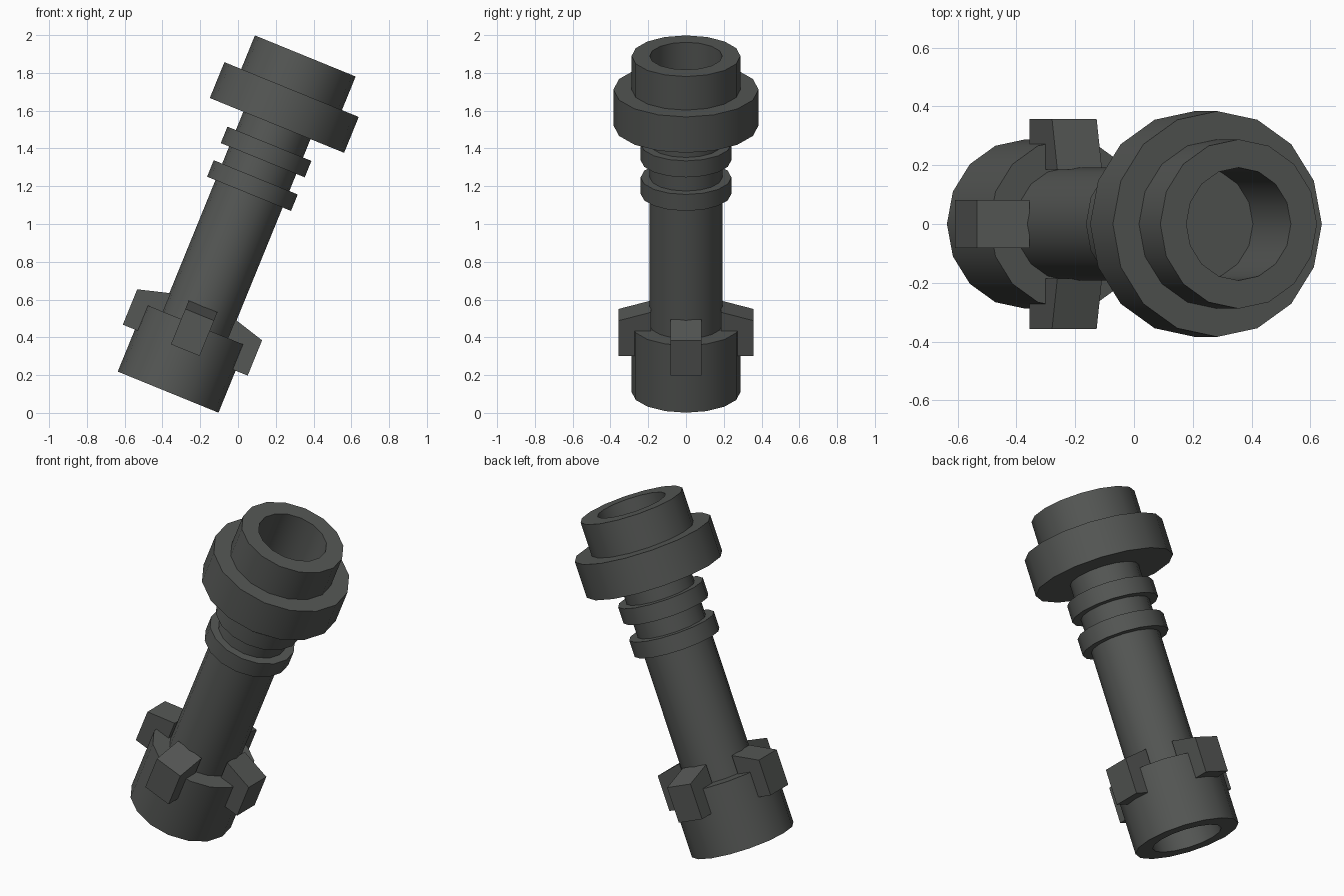
import bpy, bmesh, math
from mathutils import Matrix

if "Cube" in bpy.data.objects:
    bpy.data.objects.remove(bpy.data.objects["Cube"])

SIDES = 16
# Everything is modelled upright along local z, then leaned towards +x
LEAN = (Matrix.Translation((-0.37, 0, 0.11))
        @ Matrix.Rotation(math.radians(22.2), 4, 'Y'))


def add_object(name, bm, matrix):
    bmesh.ops.recalc_face_normals(bm, faces=bm.faces[:])
    mesh = bpy.data.meshes.new(name)
    bm.to_mesh(mesh)
    bm.free()
    obj = bpy.data.objects.new(name, mesh)
    obj.matrix_world = matrix
    bpy.context.collection.objects.link(obj)
    return obj


def lathe(name, profile):
    """Revolve (radius, height) points around z and cap both ends."""
    bm = bmesh.new()
    rings = []
    for r, h in profile:
        rings.append([bm.verts.new((r * math.cos(2 * math.pi * i / SIDES),
                                    r * math.sin(2 * math.pi * i / SIDES), h))
                      for i in range(SIDES)])
    for a, b in zip(rings, rings[1:]):
        for i in range(SIDES):
            j = (i + 1) % SIDES
            bm.faces.new((a[i], a[j], b[j], b[i]))
    bm.faces.new(rings[0])
    bm.faces.new(rings[-1])
    return add_object(name, bm, LEAN)


def tab(name, angle):
    """Block with a sloping top, standing out from the base."""
    bm = bmesh.new()
    side = [(0.185, 0.24), (0.357, 0.24), (0.357, 0.442), (0.185, 0.49)]
    face = bm.faces.new([bm.verts.new((x, -0.082, z)) for x, z in side])
    ext = bmesh.ops.extrude_face_region(bm, geom=[face])
    moved = [v for v in ext['geom'] if isinstance(v, bmesh.types.BMVert)]
    bmesh.ops.translate(bm, verts=moved, vec=(0, 0.164, 0))
    return add_object(name, bm, LEAN @ Matrix.Rotation(angle, 4, 'Z'))


# Handle: hollow base, shaft, two grip rings, collar and hollow mouth
handle = lathe("handle", [
    (0.192, 0.33), (0.192, 0), (0.288, 0), (0.288, 0.384), (0.192, 0.384),
    (0.192, 1.134), (0.24, 1.134), (0.24, 1.228), (0.192, 1.228),
    (0.192, 1.326), (0.24, 1.326), (0.24, 1.42), (0.192, 1.42),
    (0.192, 1.525), (0.384, 1.525), (0.384, 1.73), (0.288, 1.73),
    (0.288, 1.922), (0.192, 1.922), (0.192, 1.58),
])

# Four tabs around the base
for k in range(4):
    tab(f"base_tab_{k + 1}", k * math.pi / 2)

# Smooth round walls, sharp rims
bpy.ops.object.select_all(action='DESELECT')
handle.select_set(True)
bpy.context.view_layer.objects.active = handle
bpy.ops.object.shade_smooth_by_angle(angle=math.radians(30))

# Dark grey plastic
dark = bpy.data.materials.new("dark_grey")
dark.diffuse_color = (0.09, 0.095, 0.09, 1)
dark.use_nodes = True
dark.node_tree.nodes["Principled BSDF"].inputs["Base Color"].default_value = dark.diffuse_color
for obj in bpy.context.collection.objects:
    obj.data.materials.append(dark)
